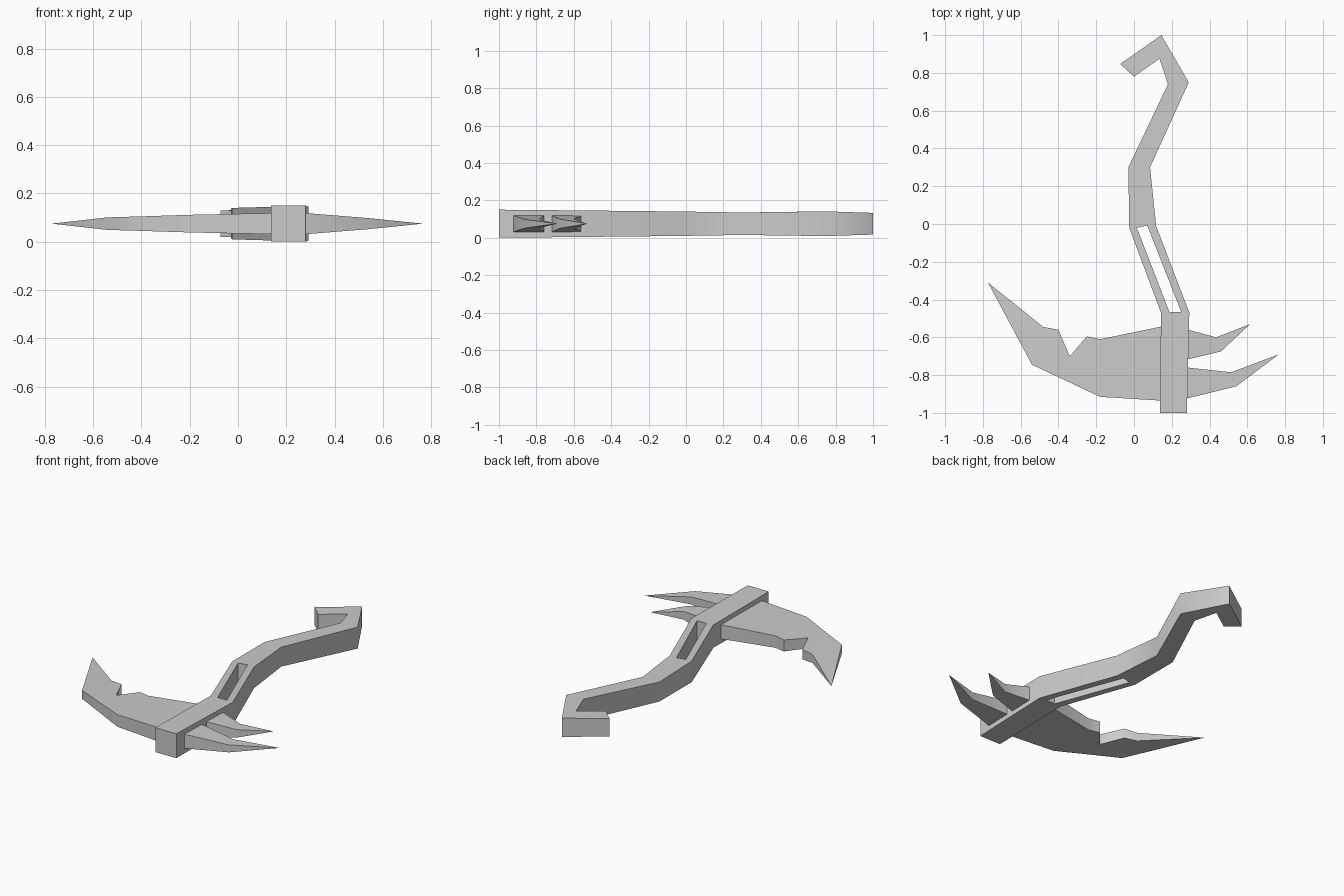
import bpy
import bmesh
from math import radians

MID_HEIGHT = 0.075

default_cube = bpy.data.objects.get("Cube")
if default_cube:
    bpy.data.objects.remove(default_cube, do_unlink=True)

# One plain metal colour for the whole weapon
metal = bpy.data.materials.new("grey metal")
metal.use_nodes = True
colour = (0.6, 0.6, 0.6, 1)
metal.diffuse_color = colour
metal.node_tree.nodes["Principled BSDF"].inputs["Base Color"].default_value = colour


def loft(name, sections):
    """Join rectangular sections, each given as (edge point, opposite edge point, half thickness)."""
    bm = bmesh.new()
    rings = []
    for (ax, ay), (bx, by), half in sections:
        low, high = MID_HEIGHT - half, MID_HEIGHT + half
        corners = [(ax, ay, low), (bx, by, low), (bx, by, high), (ax, ay, high)]
        rings.append([bm.verts.new(corner) for corner in corners])
    for ring, following in zip(rings, rings[1:]):
        for i in range(4):
            j = (i + 1) % 4
            bm.faces.new((ring[i], ring[j], following[j], following[i]))
    bm.faces.new(rings[0][::-1])
    bm.faces.new(rings[-1])
    # Collapsed sections become sharp points
    bmesh.ops.remove_doubles(bm, verts=bm.verts[:], dist=0.0005)
    bmesh.ops.recalc_face_normals(bm, faces=bm.faces[:])
    mesh = bpy.data.meshes.new(name)
    bm.to_mesh(mesh)
    bm.free()
    mesh.materials.append(metal)
    part = bpy.data.objects.new(name, mesh)
    bpy.context.collection.objects.link(part)
    return part


def make_active(part):
    bpy.ops.object.select_all(action="DESELECT")
    part.select_set(True)
    bpy.context.view_layer.objects.active = part


# Bent handle, from the butt at the head to the hooked end
handle = loft("handle", [
    ((0.137, -1.0), (0.28, -1.0), 0.075),
    ((0.143, -0.47), (0.293, -0.47), 0.07),
    ((-0.025, -0.02), (0.117, -0.01), 0.065),
    ((-0.03, 0.3), (0.085, 0.3), 0.06),
    ((0.18, 0.74), (0.29, 0.75), 0.066),
    ((0.135, 0.875), (0.145, 1.0), 0.058),
    ((0.0, 0.78), (-0.073, 0.847), 0.055),
])

# Slot cut right through the handle
cutter = loft("slot_cutter", [
    ((0.187, -0.465), (0.25, -0.465), 0.2),
    ((0.015, -0.02), (0.07, -0.008), 0.2),
])
cutter.hide_render = True
slot = handle.modifiers.new("slot", "BOOLEAN")
slot.operation = "DIFFERENCE"
slot.solver = "EXACT"
slot.object = cutter
make_active(handle)
bpy.ops.object.modifier_apply(modifier=slot.name)
bpy.data.objects.remove(cutter, do_unlink=True)

# Broad notched blade ending in a swept point
blade = loft("blade", [
    ((0.16, -0.54), (0.16, -0.936), 0.044),
    ((-0.18, -0.61), (-0.18, -0.915), 0.037),
    ((-0.25, -0.595), (-0.25, -0.882), 0.035),
    ((-0.34, -0.7), (-0.34, -0.839), 0.032),
    ((-0.4, -0.56), (-0.4, -0.811), 0.03),
    ((-0.48, -0.545), (-0.54, -0.745), 0.026),
    ((-0.773, -0.31), (-0.773, -0.31), 0),
])

# Two curved spikes behind the blade
rear_spike = loft("rear_spike", [
    ((0.27, -0.555), (0.27, -0.72), 0.045),
    ((0.435, -0.6), (0.46, -0.675), 0.025),
    ((0.615, -0.53), (0.615, -0.53), 0),
])
front_spike = loft("front_spike", [
    ((0.265, -0.758), (0.265, -0.927), 0.045),
    ((0.515, -0.785), (0.54, -0.86), 0.023),
    ((0.767, -0.69), (0.767, -0.69), 0),
])

for part in (handle, blade, rear_spike, front_spike):
    make_active(part)
    bpy.ops.object.shade_smooth_by_angle(angle=radians(60))
